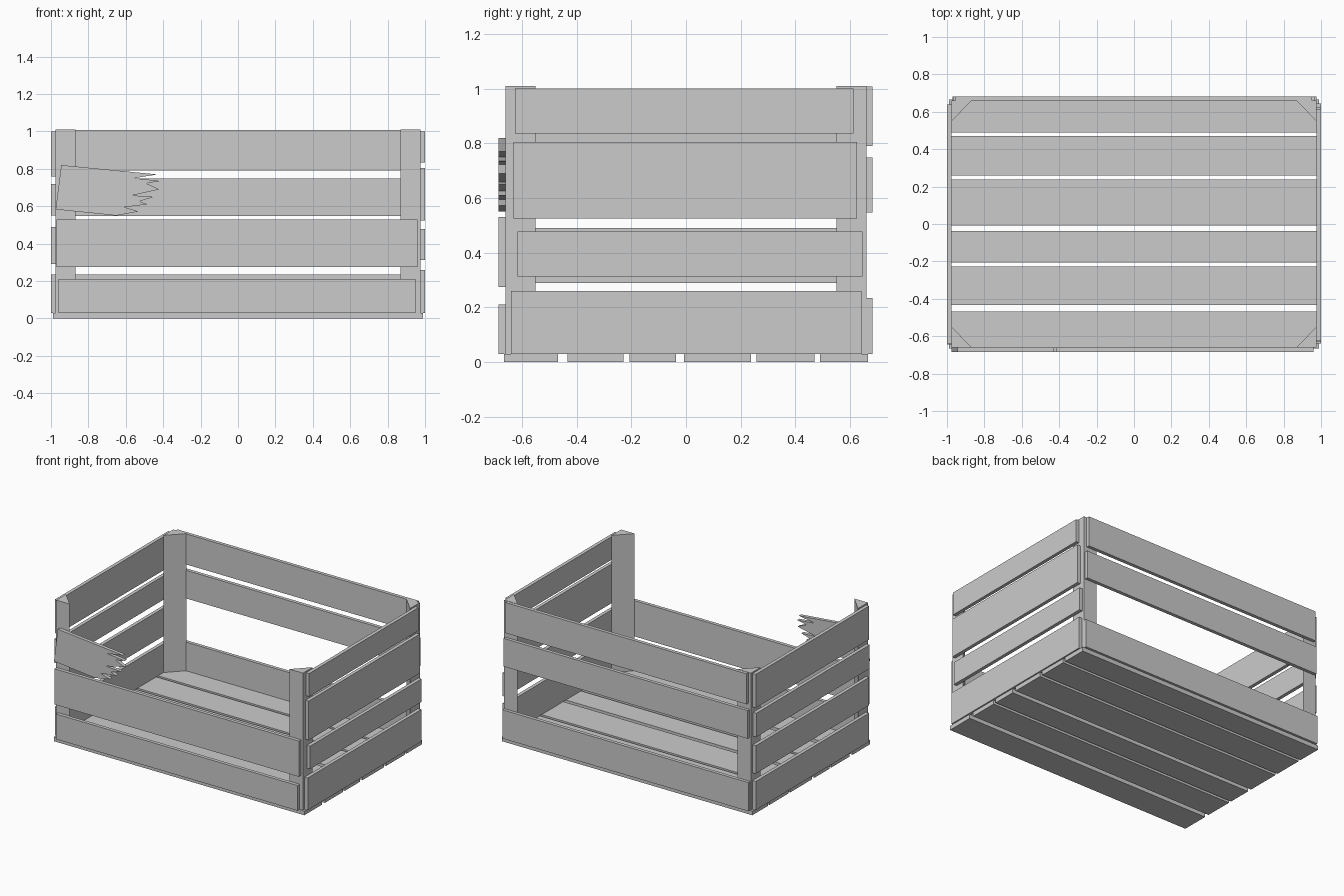
import bpy

if "Cube" in bpy.data.objects:
    bpy.data.objects.remove(bpy.data.objects["Cube"])

T = 0.025            # board thickness
X, Y = 0.975, 0.66   # inner faces of the end and long walls


def prism(name, pts, to3d, depth):
    """Extrude a 2D outline; to3d maps (u, v, depth) into space."""
    n = len(pts)
    verts = [to3d(u, v, d) for d in depth for u, v in pts]
    faces = [tuple(range(n)), tuple(range(2 * n - 1, n - 1, -1))]
    faces += [(i, i + n, (i + 1) % n + n, (i + 1) % n) for i in range(n)]
    me = bpy.data.meshes.new(name)
    me.from_pydata(verts, [], faces)
    ob = bpy.data.objects.new(name, me)
    bpy.context.collection.objects.link(ob)
    bpy.context.view_layer.objects.active = ob
    ob.select_set(True)
    bpy.ops.object.mode_set(mode='EDIT')
    bpy.ops.mesh.select_all(action='SELECT')
    bpy.ops.mesh.normals_make_consistent(inside=False)
    bpy.ops.object.mode_set(mode='OBJECT')
    ob.select_set(False)
    return ob


def board(name, x, y, z):
    rect = [(x[0], y[0]), (x[1], y[0]), (x[1], y[1]), (x[0], y[1])]
    return prism(name, rect, lambda u, v, d: (u, v, d), z)


# Floor slats
floor = [(-0.665, -0.467), (-0.433, -0.228), (-0.207, -0.037),
         (-0.007, 0.237), (0.258, 0.47), (0.49, 0.665)]
for i, y in enumerate(floor):
    board(f"floor_slat_{i + 1}", (-0.99, 0.99), y, (0, 0.03))

# Triangular corner posts
for sx, nx in ((-1, "left"), (1, "right")):
    for sy, ny in ((-1, "front"), (1, "back")):
        tri = [(sx * X, sy * Y), (sx * 0.868, sy * Y), (sx * X, sy * 0.55)]
        prism(f"post_{ny}_{nx}", tri, lambda u, v, d: (u, v, d), (0.03, 1.01))

# Long wall slats, front then back: x range, z range
for i, (x, z) in enumerate([((-0.96, 0.95), (0.03, 0.21)),
                            ((-0.97, 0.96), (0.275, 0.53))]):
    board(f"front_slat_{i + 1}", x, (-Y - T, -Y), z)
for i, (x, z) in enumerate([((-0.97, 0.975), (0.03, 0.235)),
                            ((-0.965, 0.965), (0.547, 0.748)),
                            ((-0.955, 0.952), (0.79, 1.008))]):
    board(f"back_slat_{i + 1}", x, (Y - 0.003, Y + T - 0.003), z)

# End wall slats: y range, z range
for i, (y, z) in enumerate([((-0.64, 0.642), (0.03, 0.26)),
                            ((-0.615, 0.645), (0.313, 0.477)),
                            ((-0.63, 0.625), (0.525, 0.805)),
                            ((-0.625, 0.612), (0.835, 1.0))]):
    board(f"right_slat_{i + 1}", (X, X + T), y, z)
for i, (y, z) in enumerate([((-0.64, 0.64), (0.03, 0.235)),
                            ((-0.64, 0.64), (0.29, 0.49)),
                            ((-0.645, 0.635), (0.55, 0.72)),
                            ((-0.64, 0.64), (0.76, 1.0))]):
    board(f"left_slat_{i + 1}", (-X - T, -X), y, z)

# Snapped front slat with a splintered end
snapped = [(-0.945, 0.82), (-0.975, 0.583), (-0.65, 0.55), (-0.532, 0.572),
           (-0.607, 0.595), (-0.484, 0.61), (-0.527, 0.626), (-0.45, 0.65),
           (-0.565, 0.658), (-0.42, 0.69), (-0.49, 0.722), (-0.415, 0.735),
           (-0.555, 0.75), (-0.43, 0.77)]
prism("broken_front_slat", snapped, lambda u, v, d: (u, d, v), (-Y - T, -Y))
